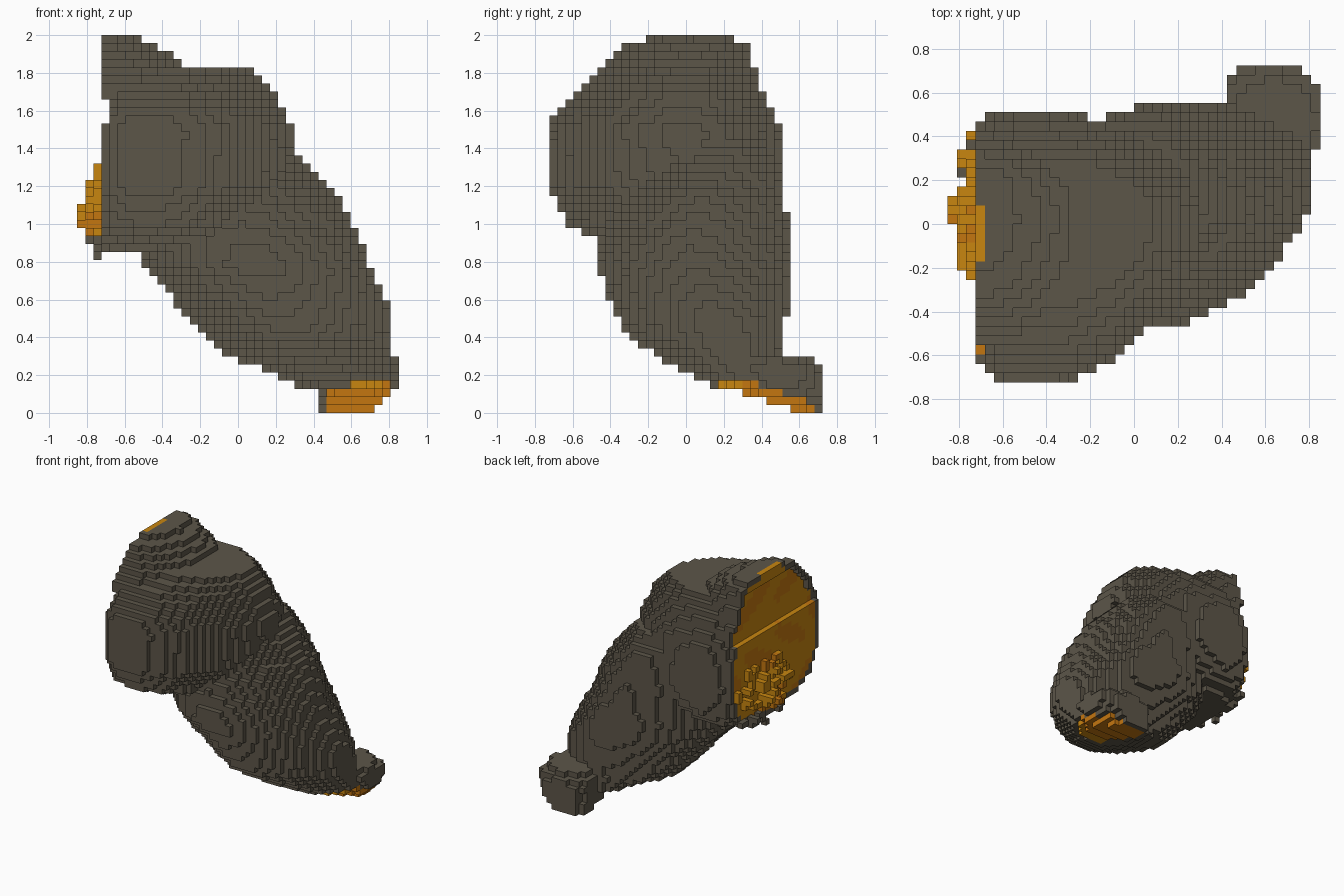
import bpy, math, random

if "Cube" in bpy.data.objects:
    bpy.data.objects.remove(bpy.data.objects["Cube"])

random.seed(7)
NX, NY, NZ = 40, 34, 47
H = 2.0 / NZ

# Horizontal slices of each mass: z, x left, x centre, x right, y front, y centre, y back
UPPER = [
    (.84, -.68, -.55, -.40, -.15, .05, .25), (.90, -.85, -.50, -.10, -.42, 0, .42),
    (1.0, -.93, -.48, .10, -.63, 0, .49), (1.2, -.96, -.48, .26, -.74, 0, .53),
    (1.5, -.96, -.48, .30, -.74, 0, .50), (1.6, -.98, -.48, .25, -.70, 0, .45),
    (1.7, -1.0, -.47, .21, -.59, 0, .40), (1.8, -1.0, -.42, .10, -.43, .02, .33),
    (1.84, -1.0, -.36, .04, -.27, .03, .25)]
RIDGE = [
    (1.6, -1.0, -.70, -.05, -.60, .0, .43), (1.7, -1.0, -.70, -.10, -.56, .0, .40),
    (1.8, -1.0, -.70, -.20, -.50, .02, .37), (1.86, -1.0, -.70, -.30, -.42, .03, .35),
    (1.94, -1.0, -.70, -.44, -.32, .03, .32), (2.0, -1.0, -.70, -.58, -.17, .03, .25)]
LOWER = [
    (.12, .35, .55, .79, .20, .40, .55), (.20, .20, .52, .81, 0, .32, .52),
    (.30, -.06, .44, .82, -.16, .25, .49), (.40, -.16, .38, .82, -.31, .22, .51),
    (.50, -.25, .33, .82, -.36, .18, .53), (.65, -.39, .25, .76, -.42, .10, .57),
    (.77, -.49, .20, .70, -.48, .04, .57), (.90, -.52, .13, .65, -.45, .02, .54),
    (1.1, -.50, .05, .56, -.36, .05, .53), (1.3, -.40, 0, .39, -.20, .10, .50),
    (1.45, -.20, 0, .25, 0, .20, .40)]
STUB = [
    (0, .42, .56, .68, .44, .60, .74), (.10, .42, .60, .82, .30, .52, .75),
    (.20, .41, .62, .87, .25, .52, .75), (.25, .42, .63, .86, .25, .50, .69),
    (.31, .48, .63, .80, .30, .48, .63)]


def material(name, rgb):
    m = bpy.data.materials.new(name)
    m.diffuse_color = (*rgb, 1)
    m.use_nodes = True
    m.node_tree.nodes["Principled BSDF"].inputs["Base Color"].default_value = m.diffuse_color
    return m


MATS = [material("dark_hide", (.107, .092, .066)),
        material("amber", (.578, .238, .005)),
        material("deep_amber", (.55, .181, .005))]


def inside(slices, x, y, z, power=2.0, corner=None, shear=0.0):
    """Superellipse test on the slice at height z; corner is the front right power."""
    for a, b in zip(slices, slices[1:]):
        if a[0] <= z <= b[0]:
            t = (z - a[0]) / (b[0] - a[0])
            x0, cx, x1, y0, cy, y1 = [p + (q - p) * t for p, q in zip(a[1:], b[1:])]
            cx += shear * (y - cy)
            u = (x - cx) / ((x1 - cx) if x > cx else (cx - x0))
            v = (y - cy) / ((y1 - cy) if y > cy else (cy - y0))
            p = corner if corner and u > 0 > v else power
            return abs(u) ** p + abs(v) ** p <= 1
    return False


def centre(i, j, k):
    return (i + .5 - NX / 2) * H, (j + .5 - NY / 2) * H, (k + .5) * H


def amber(y, z):
    wave = math.sin(13 * y + 3 * math.sin(7 * z)) + math.sin(15 * z + 2 * y)
    return 2 if wave > .6 else 1


CUT_I = 3           # first column of the flat cut on the left
solid = {}          # (i, j, k) -> part

# Main masses, with the sloping cut under the stub
for i in range(CUT_I, NX):
    for j in range(NY):
        for k in range(NZ):
            x, y, z = centre(i, j, k)
            if x > .4 and y > .15 and z < .14 - .34 * (y - .2):
                continue
            if inside(STUB, x, y, z, 2.2):
                solid[i, j, k] = "end_stub"
            elif inside(LOWER, x, y, z, 1.9, 1.68, .15):
                solid[i, j, k] = "lower_mass"
            elif inside(UPPER, x, y, z, 2.0, 1.8) or inside(RIDGE, x, y, z):
                solid[i, j, k] = "upper_mass"


def in_cut(j, k):
    """Cut area on the left side, inside a dark rim one block wide."""
    return all((CUT_I, j + a, k + b) in solid
               for a, b in ((1, 0), (-1, 0), (0, 1), (0, -1)))


# Colour the cuts and sink the upper part of the left one
cells = {}
for (i, j, k), part in solid.items():
    x, y, z = centre(i, j, k)
    mat = 0
    if z < min(.17, .21 - .34 * (y - .2)) and .19 < y < .69 and .47 < x < .79:
        mat = amber(y, z)
    if i == CUT_I:
        if 1.55 < z < 1.68 or (1.55 < z < 1.93 and in_cut(j, k)):
            continue
        if in_cut(j, k) or (z > 1.93 and -.15 < y < .1):
            mat = amber(y, z)
    elif i == CUT_I + 1 and in_cut(j, k):
        mat = amber(y, z)
    cells[i, j, k] = (part, mat)

# Sparse ragged blocks standing out of the lower part of the cut
for j in range(NY):
    for k in range(NZ):
        x, y, z = centre(0, j, k)
        d = 1 - ((y - .09) / .37) ** 2 - ((z - 1.07) / .27) ** 2
        if d < 0 or random.random() > .4:
            continue
        depth = min(3, int(d * 1.9 + random.random() * 1.5))
        for n in range(depth):
            cells[CUT_I - 1 - n, j, k] = ("ragged_blocks", 0 if z < .93 else amber(y, z))

# Corner offsets of the six block faces, outward winding
FACES = {
    (-1, 0, 0): ((0, 0, 0), (0, 0, 1), (0, 1, 1), (0, 1, 0)),
    (1, 0, 0): ((1, 0, 0), (1, 1, 0), (1, 1, 1), (1, 0, 1)),
    (0, -1, 0): ((0, 0, 0), (1, 0, 0), (1, 0, 1), (0, 0, 1)),
    (0, 1, 0): ((0, 1, 0), (0, 1, 1), (1, 1, 1), (1, 1, 0)),
    (0, 0, -1): ((0, 0, 0), (0, 1, 0), (1, 1, 0), (1, 0, 0)),
    (0, 0, 1): ((0, 0, 1), (1, 0, 1), (1, 1, 1), (0, 1, 1))}


def build(part):
    """Make one object from the exposed block faces of a part."""
    index, faces, mats = {}, [], []
    for (i, j, k), (p, mat) in cells.items():
        if p != part:
            continue
        for (dx, dy, dz), corners in FACES.items():
            if (i + dx, j + dy, k + dz) in cells:
                continue
            faces.append([index.setdefault((i + a, j + b, k + c), len(index))
                          for a, b, c in corners])
            mats.append(mat)
    verts = [((i - NX / 2) * H, (j - NY / 2) * H, k * H) for i, j, k in index]
    mesh = bpy.data.meshes.new(part)
    mesh.from_pydata(verts, [], faces)
    for m in MATS:
        mesh.materials.append(m)
    mesh.polygons.foreach_set("material_index", mats)
    mesh.update()
    bpy.context.collection.objects.link(bpy.data.objects.new(part, mesh))


for name in ("upper_mass", "lower_mass", "end_stub", "ragged_blocks"):
    build(name)
